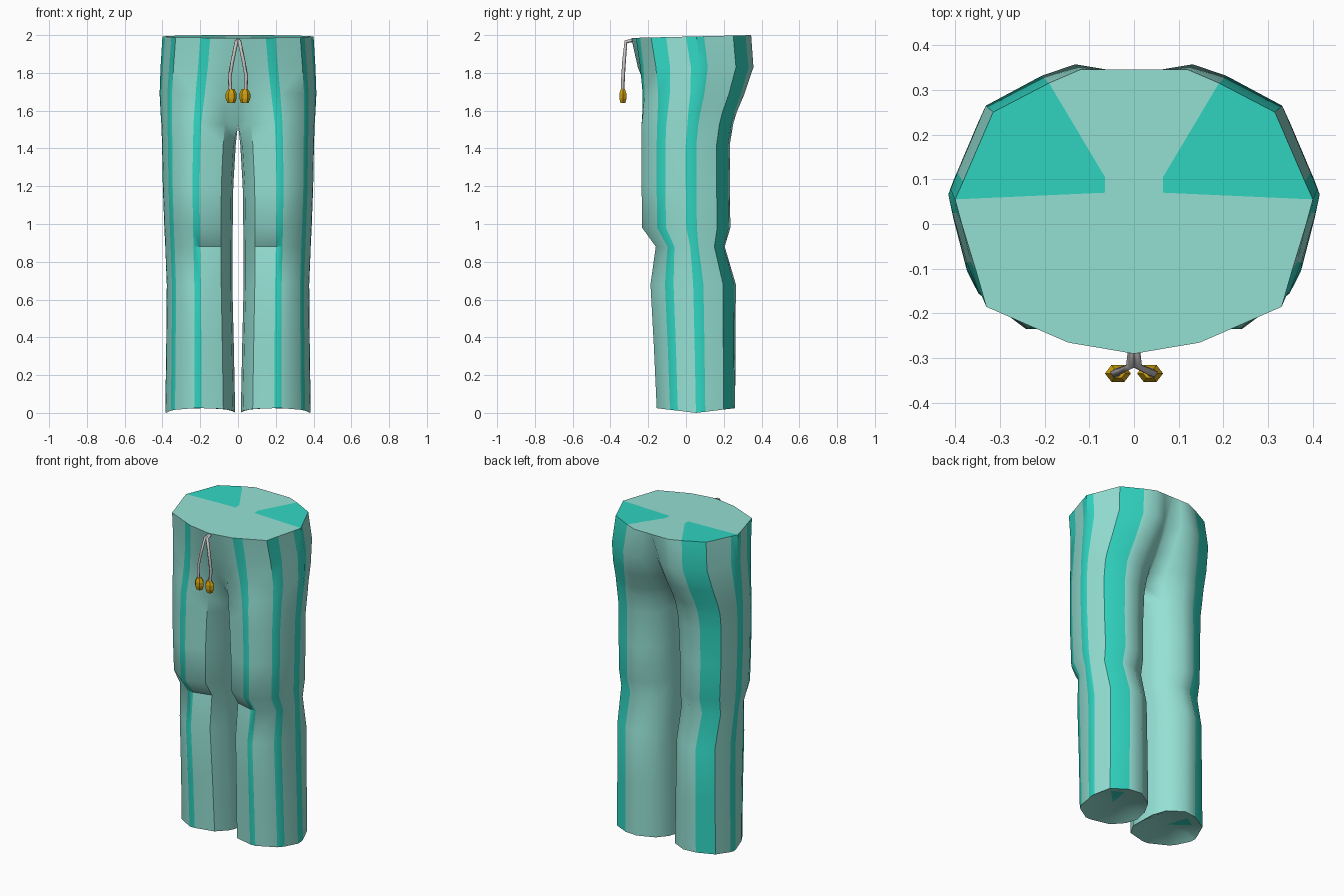
import bpy, bmesh, math

if "Cube" in bpy.data.objects:
    bpy.data.objects.remove(bpy.data.objects["Cube"])


def material(name, rgb):
    m = bpy.data.materials.new(name)
    m.diffuse_color = (*rgb, 1)
    m.use_nodes = True
    m.node_tree.nodes["Principled BSDF"].inputs["Base Color"].default_value = m.diffuse_color
    return m


CLOTH = material("pale_teal_cloth", (0.30, 0.75, 0.66))
STRIPE = material("bright_teal_stripe", (0.03, 0.67, 0.54))
CORD = material("grey_cord", (0.55, 0.53, 0.53))
GOLD = material("gold_tip", (0.62, 0.36, 0.005))

# Leg cross-section as (inner to outer, front to back) fractions, from inner front round to inner side
LEG = [(.03, .28), (.17, .08), (.48, 0), (.58, 0), (.86, .17), (.92, .27), (.99, .5), (1, .57),
       (.99, .62), (.89, .85), (.62, .98), (.40, 1), (.14, .87), (.03, .68), (0, .48)]
# Half waist outline in the same order, without the inner side point
WAIST = [(0, -.29), (.07, -.278), (.147, -.265), (.2, -.242), (.33, -.185), (.353, -.105), (.385, 0),
         (.4, .055), (.382, .095), (.315, .25), (.19, .315), (.12, .345), (.06, .345), (0, .345)]
WAIST = [(x / .4, (y + .29) / .635) for x, y in WAIST]
STRIPE_COLUMNS = {2, 4, 6, 7, 9}

# Leg rings: height, inner x, outer x, front y, back y
LEG_RINGS = [(0, .015, .385, -.155, .26), (.35, .022, .38, -.17, .262), (.68, .03, .377, -.188, .264),
             (.88, .03, .385, -.16, .205), (.98, .028, .39, -.232, .235), (1.2, .025, .398, -.235, .232),
             (1.42, .012, .402, -.235, .232), (1.53, 0, .406, -.235, .25)]
# Hip rings: height, blend to waist, outer x, front y, back y, centre front y, centre back y
HIP_RINGS = [(1.59, .2, .41, -.235, .268, -.14, .14), (1.69, .5, .415, -.24, .31, -.2, .21),
             (1.83, .8, .41, -.262, .357, -.255, .29), (2, 1, .4, -.29, .345, -.29, .345)]

bm = bmesh.new()
rings = []
for z, xi, xo, yf, yb in LEG_RINGS:
    ring = []
    for i, (u, v) in enumerate(LEG):
        x, y, h = xi + u * (xo - xi), yf + v * (yb - yf), z
        if z == 0:                       # curved hem
            h = .025 * abs(2 * v - 1)
        if z == 1.53 and i in (0, 13, 14):   # crotch seam
            x, y = 0, {0: -.09, 13: .09, 14: 0}[i]
        ring.append(bm.verts.new((x, y, h)))
    rings.append(ring)
for z, t, xo, yf, yb, front, back in HIP_RINGS:
    ring = []
    for i, (w, l) in enumerate(zip(WAIST, LEG)):
        u, v = (l[k] + t * (w[k] - l[k]) for k in (0, 1))
        x, y = u * xo, yf + v * (yb - yf)
        if i in (0, 13):
            x, y = 0, front if i == 0 else back
        h = z - .015 * (1 - v) if z == 2 else z
        ring.append(bm.verts.new((x, y, h)))
    rings.append(ring)

# Cloth walls
for lo, hi in zip(rings, rings[1:]):
    for i in range(15 if len(hi) == 15 else 13):
        j = (i + 1) % 15
        f = bm.faces.new((lo[i], lo[j], hi[j], hi[i]))
        f.material_index = int(i in STRIPE_COLUMNS)

# Recessed leg end
hem = rings[0]
cx, cy = .2, .05
inset = [bm.verts.new((cx + .72 * (v.co.x - cx), cy + .72 * (v.co.y - cy), .035)) for v in hem]
centre = bm.verts.new((cx, cy, .045))
for i in range(15):
    j = (i + 1) % 15
    bm.faces.new((hem[j], hem[i], inset[i], inset[j]))
    f = bm.faces.new((inset[j], inset[i], centre))
    f.material_index = int(i == 9)

# Waist lid with two stripe wedges
top = rings[-1]
c1, q1, q2, c2 = [bm.verts.new((x, y, 2 - .015 * (.345 - y) / .635))
                  for x, y in ((0, .07), (.065, .07), (.065, .105), (0, .105))]
bm.faces.new(top[:8] + [q1, c1])
bm.faces.new((c1, q1, q2, c2))
bm.faces.new(top[10:] + [c2, q2])
bm.faces.new(top[7:11] + [q2, q1]).material_index = 1

mesh = bpy.data.meshes.new("trousers")
bm.to_mesh(mesh)
bm.free()
mesh.materials.append(CLOTH)
mesh.materials.append(STRIPE)
trousers = bpy.data.objects.new("trousers", mesh)
bpy.context.collection.objects.link(trousers)
bpy.context.view_layer.objects.active = trousers
trousers.select_set(True)
bpy.ops.object.shade_smooth_by_angle(angle=math.radians(38))
mirror = trousers.modifiers.new("mirror", 'MIRROR')
mirror.merge_threshold = .0005

for side, label in ((-1, "left"), (1, "right")):
    # Drawstring
    curve = bpy.data.curves.new(label + "_drawstring", 'CURVE')
    curve.dimensions = '3D'
    curve.bevel_depth = .01
    curve.bevel_resolution = 0
    curve.use_fill_caps = True
    path = [(.002, -.27, 1.975), (.008, -.318, 1.965), (.03, -.328, 1.86), (.044, -.333, 1.78), (.04, -.336, 1.7)]
    spline = curve.splines.new('POLY')
    spline.points.add(len(path) - 1)
    for p, (x, y, z) in zip(spline.points, path):
        p.co = (side * x, y, z, 1)
    curve.materials.append(CORD)
    bpy.context.collection.objects.link(bpy.data.objects.new(label + "_drawstring", curve))

    # Cord tip: six-sided, widest in the middle
    bm = bmesh.new()
    loops = []
    for z, r in ((1.64, .02), (1.665, .029), (1.69, .029), (1.715, .016)):
        loops.append([bm.verts.new((side * .036 + r * math.cos(k * math.pi / 3),
                                    -.334 + .75 * r * math.sin(k * math.pi / 3), z)) for k in range(6)])
    for lo, hi in zip(loops, loops[1:]):
        for k in range(6):
            bm.faces.new((lo[k], lo[(k + 1) % 6], hi[(k + 1) % 6], hi[k]))
    bm.faces.new(loops[0][::-1])
    bm.faces.new(loops[-1])
    tip = bpy.data.meshes.new(label + "_cord_tip")
    bm.to_mesh(tip)
    bm.free()
    tip.materials.append(GOLD)
    bpy.context.collection.objects.link(bpy.data.objects.new(label + "_cord_tip", tip))
